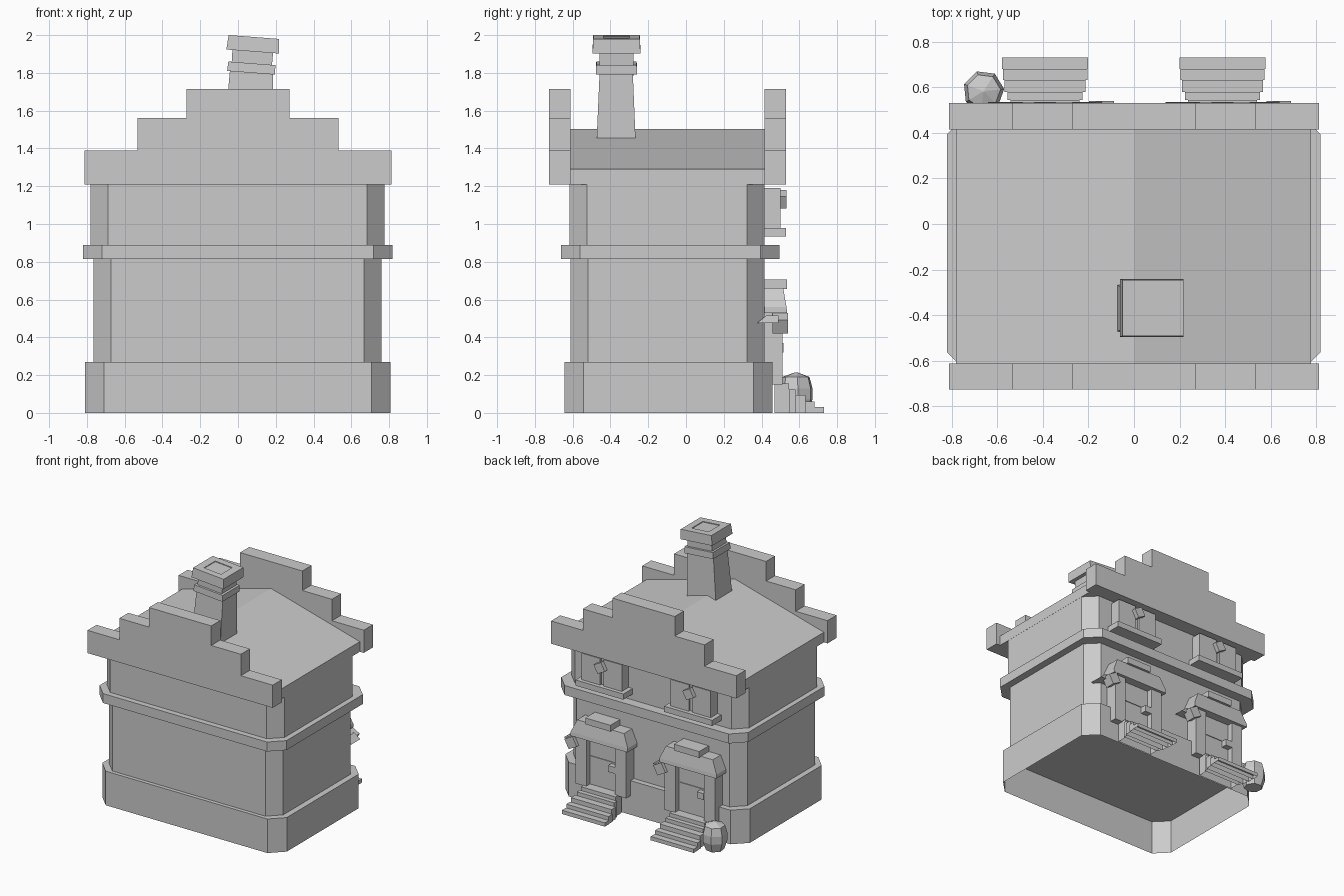
import bpy, bmesh, math
from mathutils import Matrix, Vector

if "Cube" in bpy.data.objects:
    bpy.data.objects.remove(bpy.data.objects["Cube"])

stone = bpy.data.materials.new("stone_grey")
stone.use_nodes = True
GREY = (0.6, 0.6, 0.6, 1)
stone.diffuse_color = GREY
stone.node_tree.nodes["Principled BSDF"].inputs["Base Color"].default_value = GREY


def loft(name, rings, matrix=Matrix(), bottom=True):
    """Join equal-sized rings of points into a solid, optionally open below."""
    bm = bmesh.new()
    loops = [[bm.verts.new(matrix @ Vector(p)) for p in ring] for ring in rings]
    n = len(loops[0])
    for a, b in zip(loops, loops[1:]):
        for i in range(n):
            j = (i + 1) % n
            bm.faces.new((a[i], a[j], b[j], b[i]))
    if bottom:
        bm.faces.new(loops[0])
    bm.faces.new(loops[-1])
    bmesh.ops.recalc_face_normals(bm, faces=bm.faces)
    mesh = bpy.data.meshes.new(name)
    bm.to_mesh(mesh)
    bm.free()
    mesh.materials.append(stone)
    bpy.context.collection.objects.link(bpy.data.objects.new(name, mesh))


def rect(x0, x1, y0, y1, z):
    return [(x0, y0, z), (x1, y0, z), (x1, y1, z), (x0, y1, z)]


def box(name, x, y, z, bottom=True):
    loft(name, [rect(*x, *y, h) for h in z], bottom=bottom)


def chamfered(name, x, y, z, c, bottom=True):
    (x0, x1), (y0, y1) = x, y
    outline = [(x0 + c, y0), (x1 - c, y0), (x1, y0 + c), (x1, y1 - c),
               (x1 - c, y1), (x0 + c, y1), (x0, y1 - c), (x0, y0 + c)]
    loft(name, [[(px, py, h) for px, py in outline] for h in z], bottom=bottom)


def prism(name, profile, y0, y1):
    loft(name, [[(px, py, pz) for px, pz in profile] for py in (y0, y1)])


def slab(hx, hy, z):
    return rect(-hx, hx, -hy, hy, z)


def lamp(name, centre, size, turn):
    h = size / 2
    loft(name, [slab(h, h, -h), slab(h, h, h)],
         Matrix.Translation(centre) @ Matrix.Rotation(turn, 4, 'Y'))


# Walls with cut corners; the plinth is open below
chamfered("plinth", (-.81, .807), (-.642, .458), (0, .27), .1, bottom=False)
chamfered("lower_wall", (-.765, .76), (-.612, .415), (.27, .815), .092)
chamfered("floor_band", (-.82, .818), (-.662, .494), (.815, .89), .1)
chamfered("upper_wall", (-.78, .776), (-.617, .415), (.89, 1.215), .092)

# Pitched roof
prism("roof", [(-.78, 1.21), (.777, 1.21), (.777, 1.29), (0, 1.503), (-.78, 1.29)], -.615, .42)

# Stepped gables
steps = [(.812, 1.21), (.812, 1.39), (.533, 1.39), (.533, 1.56), (.273, 1.56), (.273, 1.715)]
gable = steps + [(-px, pz) for px, pz in reversed(steps)]
prism("front_gable", gable, -.725, -.612)
prism("back_gable", gable, .415, .53)

# Leaning chimney
lean = Matrix.Translation((.084, -.368, 1.99)) @ Matrix.Rotation(math.radians(4.4), 4, 'Y')
loft("chimney_shaft", [rect(-.08, .175, -.475, -.265, 1.4), rect(-.043, .187, -.457, -.282, 1.81)])
loft("chimney_band", [slab(.127, .109, -.19), slab(.125, .107, -.14)], lean)
loft("chimney_neck", [slab(.106, .09, -.2), slab(.108, .09, -.06)], lean)
loft("chimney_cap", [slab(.14, .127, -.077), slab(.134, .123, 0),
                     slab(.075, .07, 0), slab(.075, .07, -.006)], lean)

# Two matching house fronts on the back wall
flight = [(.73, .03, .188), (.68, .06, .185), (.632, .095, .177), (.579, .125, .164), (.544, .155, .152)]
for side, cx in (("left", .388), ("right", -.39)):
    # Hollow stairs narrowing toward the door
    for i, (end, top, half) in enumerate(flight):
        start = flight[i + 1][0] if i < len(flight) - 1 else .468
        box(f"{side}_stair_{i + 1}", (cx - half, cx + half), (start, end), (0, top), bottom=False)

    # Door, frame and handle
    box(f"{side}_door", (cx - .14, cx + .14), (.4, .468), (.15, .54))
    box(f"{side}_door_rail", (cx - .12, cx + .12), (.46, .474), (.37, .382))
    for s in (-1, 1):
        edges = sorted((cx + s * .125, cx + s * .222))
        box(f"{side}_door_post_{'b' if s > 0 else 'a'}", edges, (.4, .512), (.15, .54))
    box(f"{side}_door_handle", (cx - .125, cx - .065), (.46, .515), (.32, .37))

    # Tapered hood with a slab on top
    loft(f"{side}_door_hood", [rect(cx - .25, cx + .25, .4, .535, .53),
                               rect(cx - .25, cx + .25, .4, .532, .56),
                               rect(cx - .205, cx + .205, .4, .515, .66)])
    box(f"{side}_hood_slab", (cx - .1, cx + .12), (.4, .535), (.655, .705))

    # Lamp beside the door on a wedge bracket
    lamp(f"{side}_door_lamp", (cx + .247, .499, .475), .08, .5)
    loft(f"{side}_lamp_bracket", [rect(cx + .23, cx + .34, .375, .49, .475),
                                  rect(cx + .24, cx + .29, .425, .49, .515)])

    # Window with sill, two panes and a small lamp
    box(f"{side}_window_sill", (cx - .21, cx + .21), (.4, .53), (.935, .98))
    box(f"{side}_window_frame", (cx - .176, cx + .176), (.4, .485), (.97, 1.19))
    for s in (-1, 1):
        edges = sorted((cx + s * .015, cx + s * .176))
        box(f"{side}_window_pane_{'b' if s > 0 else 'a'}", edges, (.48, .5), (.98, 1.19))
    lamp(f"{side}_window_lamp", (cx, .497, 1.13), .072, .5)

# Seven-sided barrel
rings = [[(-.66 + r * math.cos(k * math.tau / 7 + .1), .583 + r * math.sin(k * math.tau / 7 + .1), z)
          for k in range(7)]
         for r, z in [(.068, 0), (.091, .07), (.091, .13), (.075, .19), (.005, .215)]]
loft("barrel", rings)
